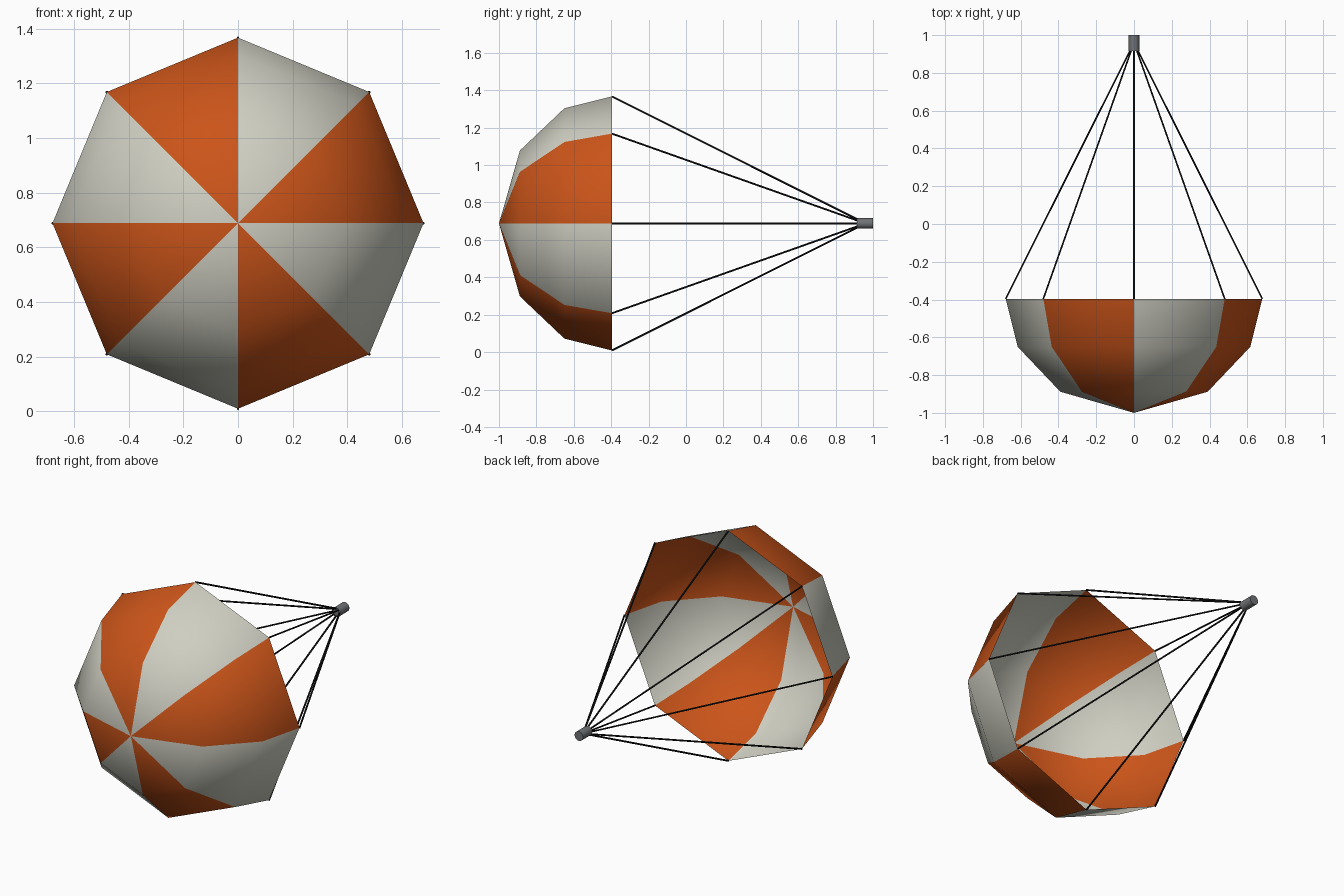
import bpy, bmesh
from math import cos, sin, pi
from mathutils import Vector

if "Cube" in bpy.data.objects:
    bpy.data.objects.remove(bpy.data.objects["Cube"])

CZ = 0.688      # height of the canopy axis
N = 8           # number of gores


def material(name, rgb):
    m = bpy.data.materials.new(name)
    m.diffuse_color = (*rgb, 1)
    m.use_nodes = True
    m.node_tree.nodes["Principled BSDF"].inputs["Base Color"].default_value = m.diffuse_color
    return m


def on_axis(r, y, i):
    a = 2 * pi * i / N
    return Vector((r * cos(a), y, CZ + r * sin(a)))


def rod(name, a, b, radius, sides, mat):
    d = b - a
    bpy.ops.mesh.primitive_cylinder_add(vertices=sides, radius=radius, depth=d.length,
                                        location=(a + b) / 2,
                                        rotation=d.to_track_quat('Z', 'Y').to_euler())
    o = bpy.context.object
    o.name = name
    o.data.materials.append(mat)
    bpy.ops.object.shade_smooth_by_angle(angle=pi / 3.5)
    return o


orange = material("orange_cloth", (0.6, 0.09, 0.01))
pale = material("pale_cloth", (0.62, 0.62, 0.54))
black = material("cord_black", (0.01, 0.01, 0.012))
metal = material("dark_metal", (0.16, 0.17, 0.18))

# Canopy: open single-skin dome with alternating gores
bm = bmesh.new()
apex = bm.verts.new((0, -1, CZ))
rings = [[bm.verts.new(on_axis(r, y, i)) for i in range(N)]
         for r, y in ((0.39, -0.888), (0.616, -0.65), (0.679, -0.396))]
for i in range(N):
    j = (i + 1) % N
    gore = [bm.faces.new((apex, rings[0][i], rings[0][j]))]
    for a, b in zip(rings, rings[1:]):
        gore.append(bm.faces.new((a[i], b[i], b[j], a[j])))
    for f in gore:
        f.material_index = i % 2
        f.smooth = True
bm.normal_update()
if sum(f.normal.y for f in bm.faces) > 0:
    bmesh.ops.reverse_faces(bm, faces=bm.faces[:])
me = bpy.data.meshes.new("canopy")
bm.to_mesh(me)
bm.free()
me.materials.append(orange)
me.materials.append(pale)
canopy = bpy.data.objects.new("canopy", me)
bpy.context.collection.objects.link(canopy)

# Suspension cords from each rim corner to the connector
for i in range(N):
    rod(f"cord_{i + 1}", on_axis(0.679, -0.396, i), on_axis(0.015, 0.93, i), 0.005, 6, black)

# Connector where the cords meet
rod("connector", Vector((0, 0.915, CZ)), Vector((0, 1, CZ)), 0.028, 12, metal)
